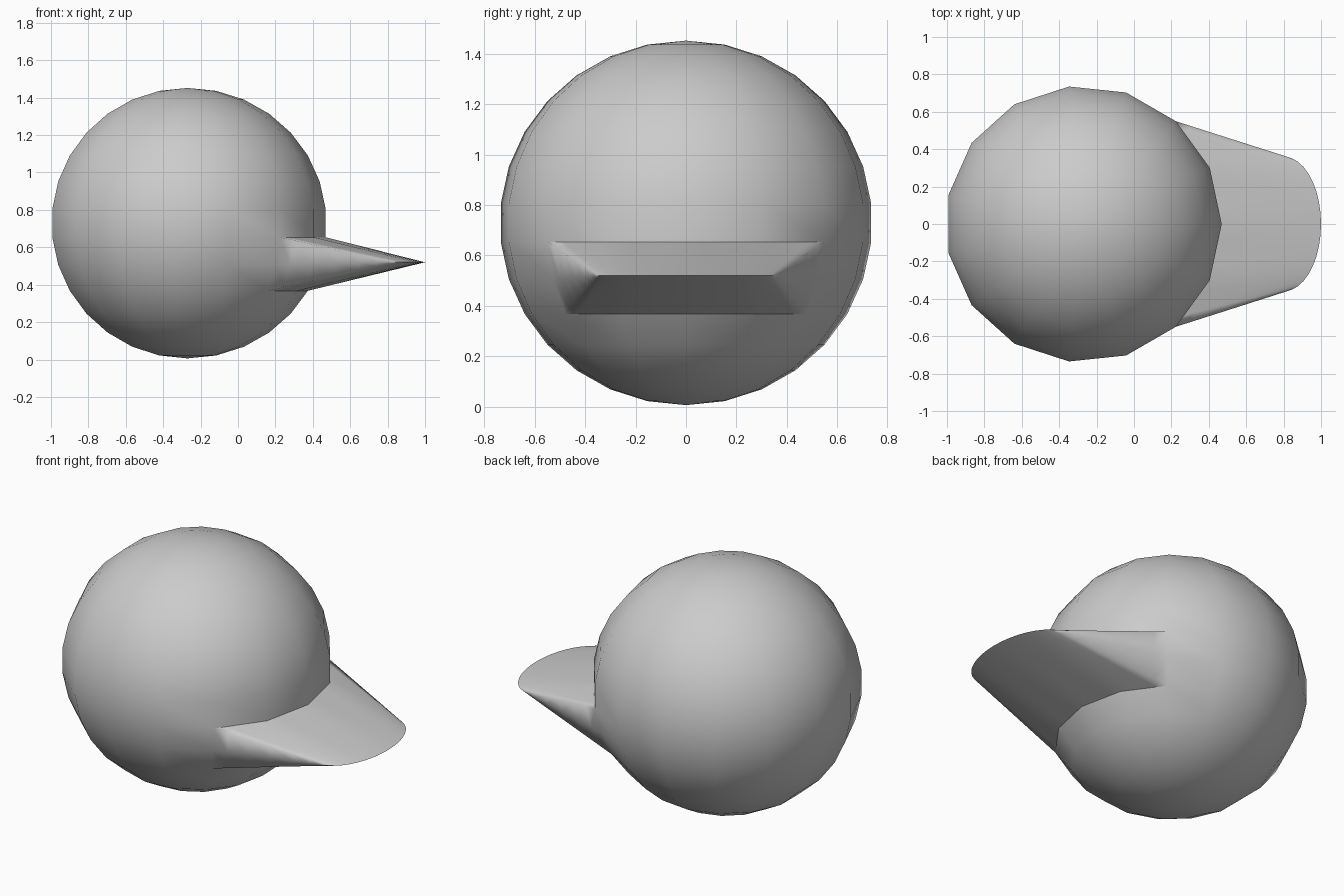
import bpy, bmesh
from math import sin, cos, radians, pi
from mathutils import Vector

if "Cube" in bpy.data.objects:
    bpy.data.objects.remove(bpy.data.objects["Cube"])

SEG = 15          # sides and rings of the ball
R, RZ = 0.743, 0.723
CX, CZ = -0.27, 0.729
HALF = 48         # half angle of the bill's root
STATIONS = [0, 0.12, 0.3, 0.5, 0.7, 0.85, 0.95, 1]


def ball_point(angle, ring):
    """Vertex of the ball at an angle around z (degrees) and a ring number."""
    p, a = ring * pi / SEG, radians(angle)
    return Vector((CX + R * sin(p) * cos(a), R * sin(p) * sin(a), CZ + RZ * cos(p)))


def root_point(u, ring):
    """Point on the faceted ring edge, u from -1 to 1."""
    k = (u + 1) * 2
    i = min(int(k + 1e-6), 3)
    a = -HALF + i * 24
    return ball_point(a, ring).lerp(ball_point(a + 24, ring), k - i)


def tip_point(u):
    """Rounded front edge of the bill."""
    t = radians(78) * u
    return Vector((0.8 + 0.2 * cos(t), 0.36 * sin(t), 0.52))


bm = bmesh.new()


def face(points):
    pts = []
    for p in points:
        if all((p - q).length > 1e-5 for q in pts):
            pts.append(p)
    if len(pts) > 2:
        bm.faces.new([bm.verts.new(p) for p in pts])


def loft(roots, tips):
    """Ruled sheet from a row of root points to a row of tip points."""
    for (a, b), (c, d) in zip(zip(roots, roots[1:]), zip(tips, tips[1:])):
        for s, t in zip(STATIONS, STATIONS[1:]):
            face([a.lerp(c, s), a.lerp(c, t), b.lerp(d, t), b.lerp(d, s)])


# ball, leaving out the faces the bill grows from
for ring in range(SEG):
    for i in range(SEG):
        a = i * 24
        if ring in (8, 9) and i in (0, 1, 13, 14):
            continue
        face([ball_point(a, ring), ball_point(a, ring + 1),
              ball_point(a + 24, ring + 1), ball_point(a + 24, ring)])

# bill: top, underside and two flanks
us = [i / 8 - 1 for i in range(17)]
tips = [tip_point(u) for u in us]
for ring in (8, 10):
    loft([root_point(u, ring) for u in us], tips)
for side in (-1, 1):
    loft([ball_point(side * HALF, r) for r in (8, 9, 10)], [tip_point(side)] * 3)

bmesh.ops.remove_doubles(bm, verts=bm.verts, dist=1e-4)
bmesh.ops.recalc_face_normals(bm, faces=bm.faces)

# smooth everywhere except the thin front edge
for f in bm.faces:
    f.smooth = True
for e in bm.edges:
    if len(e.link_faces) == 2 and e.calc_face_angle(0) > radians(100):
        e.smooth = False

mesh = bpy.data.meshes.new("billed_head")
bm.to_mesh(mesh)
bm.free()
obj = bpy.data.objects.new("billed_head", mesh)
bpy.context.collection.objects.link(obj)
